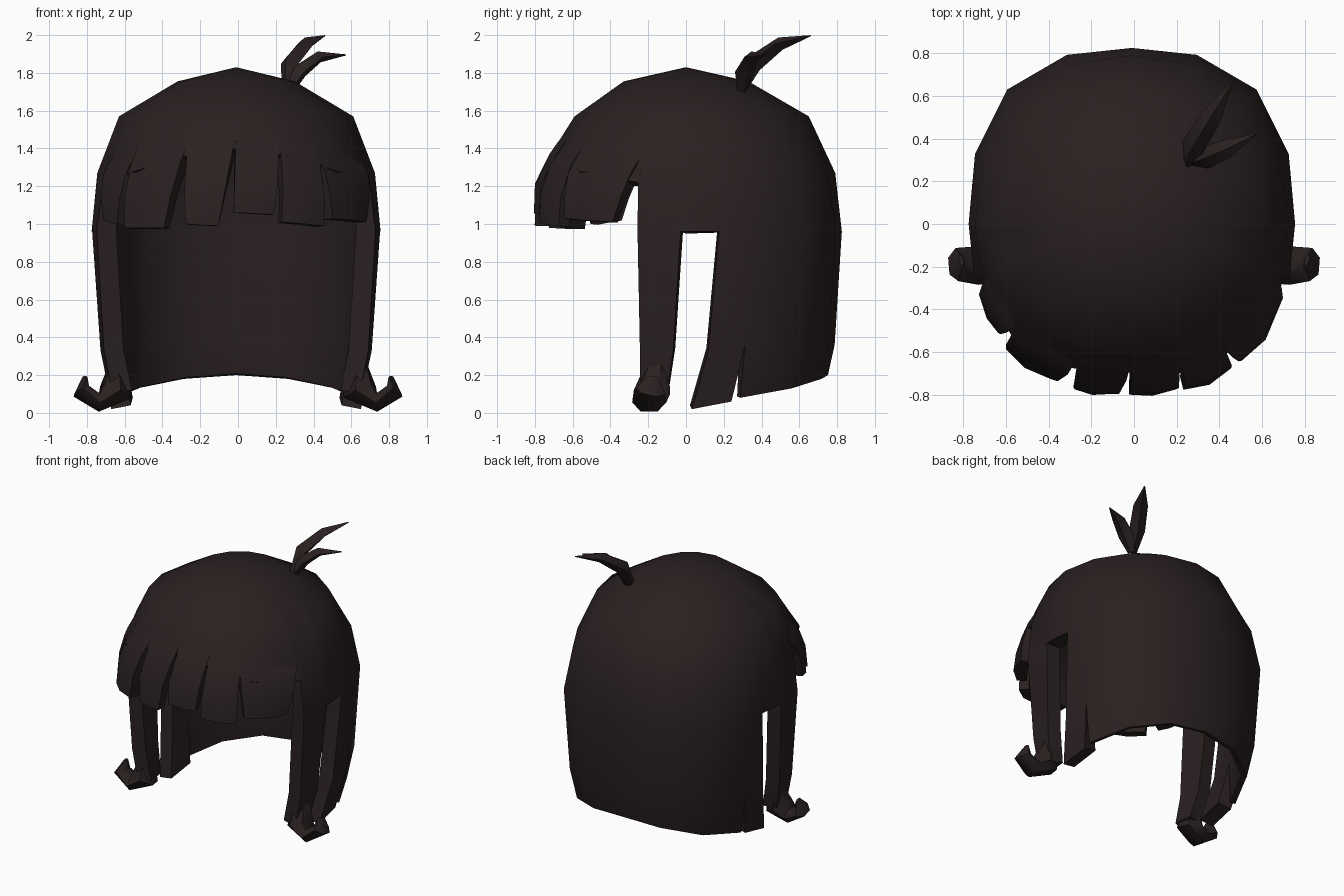
import bpy, bmesh
from math import cos, sin, radians, floor, pi
from mathutils import Vector

cube = bpy.data.objects.get("Cube")
if cube:
    bpy.data.objects.remove(cube, do_unlink=True)

hair = bpy.data.materials.new("dark_brown_hair")
hair.use_nodes = True
colour = (0.023, 0.0145, 0.0145, 1)
hair.diffuse_color = colour
bsdf = hair.node_tree.nodes["Principled BSDF"]
bsdf.inputs["Base Color"].default_value = colour
bsdf.inputs["Roughness"].default_value = 0.8

# Head profile: height, half width, depth at back, depth at front
PROFILE = [(1.83, 0, 0, 0), (1.755, .31, .33, .33), (1.57, .62, .65, .59),
           (1.27, .735, .79, .78), (.96, .765, .825, .81),
           (.33, .725, .785, .77), (0, .66, .70, .70)]
STEP = 22.5
SHIFT = -0.01


def corner(k, z):
    """Point on the sixteen-sided head at column k and height z."""
    a = radians(k * STEP)
    for hi, lo in zip(PROFILE, PROFILE[1:]):
        if z >= lo[0]:
            break
    t = (hi[0] - z) / (hi[0] - lo[0])
    w, back, front = [p + (q - p) * t for p, q in zip(hi[1:], lo[1:])]
    fullness = min(max((1.57 - z) / .55, 0), 1)
    depth, extra = (back, .08) if sin(a) > 0 else (front, .07)
    swell = 1 + extra * fullness * sin(2 * a) ** 2
    return Vector((w * cos(a) * swell, depth * sin(a) * swell, z))


def surface(angle, z):
    k = floor(angle / STEP)
    return corner(k, z).lerp(corner(k + 1, z), angle / STEP - k)


def add_strip(bm, columns):
    """Quads between neighbouring columns of points."""
    grid = [[bm.verts.new(p) for p in col] for col in columns]
    for a, b in zip(grid, grid[1:]):
        for j in range(len(a) - 1):
            bm.faces.new((a[j], a[j + 1], b[j + 1], b[j]))


def cap_taper(co):
    """Thin at the crown and along the back hem, full elsewhere."""
    if co.z < .25 and co.y > .26:
        return .35
    return min(1, .1 + (1.83 - co.z) / .95)


def finish(name, bm, mirror=False, thickness=0, taper=None):
    mesh = bpy.data.meshes.new(name)
    bm.to_mesh(mesh)
    bm.free()
    obj = bpy.data.objects.new(name, mesh)
    bpy.context.collection.objects.link(obj)
    mesh.materials.append(hair)
    if mirror:
        mod = obj.modifiers.new("mirror", 'MIRROR')
        mod.merge_threshold = 0.002
    if thickness:
        mod = obj.modifiers.new("thickness", 'SOLIDIFY')
        mod.thickness = thickness
        mod.offset = -1
        if taper:
            group = obj.vertex_groups.new(name="taper")
            for v in mesh.vertices:
                group.add([v.index], taper(v.co), 'REPLACE')
            mod.vertex_group = group.name
    bpy.ops.object.select_all(action='DESELECT')
    obj.select_set(True)
    bpy.context.view_layer.objects.active = obj
    for mod in list(obj.modifiers):
        bpy.ops.object.modifier_apply(modifier=mod.name)
    bpy.ops.object.shade_smooth_by_angle(angle=radians(50))
    return obj


# Cap: dome, back curtain, rear strand and side lock, half then mirrored
bm = bmesh.new()
edge = [(-90, 1.40), (-67.5, 1.36), (-45, 1.28), (-22.5, 1.23), (-18.6, 1.22), (-18, .96),
        (-2, .96), (0, .96), (12, .96), (22.5, .96), (45, .96), (67.5, .96), (90, .96)]
add_strip(bm, [[surface(a, z) for z in (1.83, 1.755, 1.57, max(1.27, (1.57 + zb) / 2), zb)]
               for a, zb in edge])
curtain = [(22.5, .08), (45, .13), (67.5, .18), (90, .20)]
add_strip(bm, [[surface(a, z) for z in (.96, .36, zb)] for a, zb in curtain])
rear_strand = [[(12, .96), (8.5, .33), (2.5, .02)], [(22.5, .96), (22.5, .36), (19, .06)]]
side_lock = [[(-18, .96), (-18, .33), (-19, .10)], [(-2, .96), (-5, .33), (-8, .10)]]
for strand in (rear_strand, side_lock):
    add_strip(bm, [[surface(a, z) for a, z in col] for col in strand])
bmesh.ops.remove_doubles(bm, verts=bm.verts, dist=0.001)
finish("hair_cap", bm, mirror=True, thickness=0.105, taper=cap_taper).location.x = SHIFT

# Fringe clumps: top angles, top height, bottom angles, bottom heights
CLUMPS = [(-161, -140, 1.27, -154, -143, 1.02, 1.00),
          (-140, -112, 1.36, -137, -119, .98, .98),
          (-112, -90, 1.41, -110, -97, 1.00, .99),
          (-90, -70, 1.41, -91, -75, 1.06, 1.05),
          (-70, -52, 1.36, -72, -54, 1.01, .99),
          (-52, -19, 1.28, -50, -28, 1.03, 1.01)]
ROWS = [(0, .985), (.15, 1.004), (.3, 1.01), (.65, 1.02), (1, 1.0)]
for n, (t0, t1, zt, b0, b1, z0, z1) in enumerate(CLUMPS):
    bm = bmesh.new()
    columns = []
    for u in (0, .5, 1):
        col = []
        for v, swell in ROWS:
            top, bottom = t0 + (t1 - t0) * u, b0 + (b1 - b0) * u
            z = (zt + .09) * (1 - v) + (z0 + (z1 - z0) * u) * v
            p = surface(top + (bottom - top) * v, z)
            bulge = swell + (.02 * v if u == .5 else 0)
            col.append(Vector((p.x * bulge, p.y * bulge, z)))
        columns.append(col)
    add_strip(bm, columns)
    finish(f"fringe_clump_{n + 1}", bm, thickness=0.07).location.x = SHIFT


def tube(name, path, across, sides, mirror=False):
    """Tapered lock along points (x, y, z, half width, half depth)."""
    bm = bmesh.new()
    pts = [Vector(p[:3]) for p in path]
    rings = []
    for i, p in enumerate(path):
        tangent = (pts[min(i + 1, len(pts) - 1)] - pts[max(i - 1, 0)]).normalized()
        side = (across - tangent * across.dot(tangent)).normalized()
        other = tangent.cross(side)
        angles = [2 * pi * k / sides for k in range(sides)]
        rings.append([bm.verts.new(pts[i] + side * p[3] * cos(t) + other * p[4] * sin(t))
                      for t in angles])
    for a, b in zip(rings, rings[1:]):
        for k in range(sides):
            bm.faces.new((a[k - 1], a[k], b[k], b[k - 1]))
    bm.faces.new(rings[0][::-1])
    bm.faces.new(rings[-1])
    bmesh.ops.recalc_face_normals(bm, faces=bm.faces)
    return finish(name, bm, mirror)


# Outward curls at the ends of the side locks
tube("side_lock_curls", [(.645, -.15, .26, .06, .04), (.645, -.18, .11, .10, .095),
                         (.735, -.195, .055, .09, .055), (.83, -.19, .115, .08, .05),
                         (.81, -.17, .19, .03, .012)],
     Vector((.2, 1, 0)), 6, mirror=True)

# Stray tufts on the crown
tube("large_tuft", [(.26, .29, 1.71, .03, .03), (.275, .36, 1.85, .055, .05),
                    (.36, .50, 1.955, .05, .035), (.46, .66, 1.997, .004, .003)],
     Vector((1, -.6, 0)), 4)
tube("small_tuft", [(.27, .30, 1.71, .03, .03), (.33, .31, 1.81, .055, .04),
                    (.43, .35, 1.885, .045, .03), (.57, .42, 1.895, .004, .003)],
     Vector((-.5, 1, 0)), 4)
